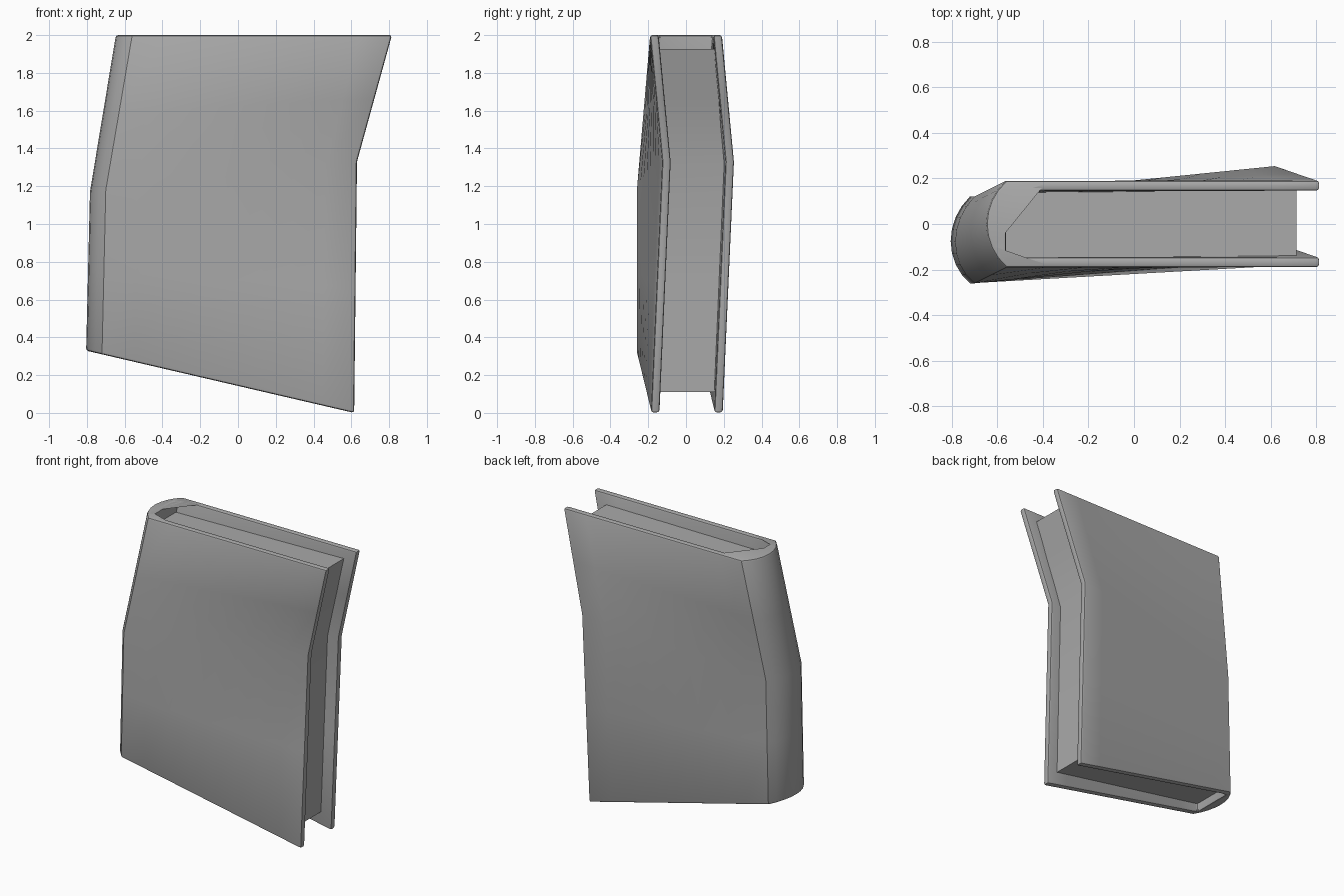
import bpy, bmesh, math

cube = bpy.data.objects.get("Cube")
if cube:
    bpy.data.objects.remove(cube)

grey = bpy.data.materials.new("plain grey")
grey.use_nodes = True
colour = (0.4, 0.4, 0.4, 1)
grey.diffuse_color = colour
grey.node_tree.nodes["Principled BSDF"].inputs["Base Color"].default_value = colour

# Centre line of the book at bottom, middle and top: (x, y, z) at hinge and fore edge
LEVELS = [((-0.72, -0.07, 0.31), (0.615, 0.005, 0.0)),
          ((-0.70, -0.07, 1.18), (0.63, 0.065, 1.33)),
          ((-0.56, 0.0, 2.0), (0.815, 0.0, 2.0))]
HALF, INNER, BULGE, STEPS = 0.19, 0.145, 0.085, 8


def mix(a, b, t):
    return [p + (q - p) * t for p, q in zip(a, b)]


def warp(u, y, t):
    """Place a point: u from hinge to fore edge, y across, t from bottom to top."""
    i = min(int(t), 1)
    hinge = mix(LEVELS[i][0], LEVELS[i + 1][0], t - i)
    fore = mix(LEVELS[i][1], LEVELS[i + 1][1], t - i)
    p = mix(hinge, fore, u)
    return (p[0], p[1] + y, p[2])


def loft(name, profile, levels):
    bm = bmesh.new()
    rings = [[bm.verts.new(warp(u, y, t)) for u, y in profile] for t in levels]
    n = len(profile)
    for low, high in zip(rings, rings[1:]):
        for i in range(n):
            j = (i + 1) % n
            bm.faces.new((low[i], low[j], high[j], high[i]))
    bm.faces.new(rings[0])
    bm.faces.new(rings[-1])
    bmesh.ops.recalc_face_normals(bm, faces=bm.faces)
    mesh = bpy.data.meshes.new(name)
    bm.to_mesh(mesh)
    bm.free()
    mesh.materials.append(grey)
    obj = bpy.data.objects.new(name, mesh)
    bpy.context.collection.objects.link(obj)
    bpy.ops.object.select_all(action="DESELECT")
    obj.select_set(True)
    bpy.context.view_layer.objects.active = obj
    return obj


def run(start, end, y):
    return [(start + (end - start) * i / STEPS, y) for i in range(STEPS + 1)]


# Covers and rounded spine as one C-shaped section
radius = (HALF ** 2 + BULGE ** 2) / (2 * BULGE)
sweep = math.asin(HALF / radius)
spine = []
for i in range(1, STEPS):
    a = sweep * (1 - 2 * i / STEPS)
    depth = radius * math.cos(a) - (radius - BULGE)
    spine.append((-depth / 1.35, radius * math.sin(a)))
section = (run(1, 0, HALF) + spine + run(0, 1, -HALF)
           + run(1, 0, -INNER) + run(0, 1, INNER))
cover = loft("cover", section, [0, 0.5, 1, 1.5, 2])
bevel = cover.modifiers.new("rounded edges", "BEVEL")
bevel.width = 0.013
bevel.segments = 2
bevel.limit_method = "ANGLE"
bevel.angle_limit = math.radians(55)
bpy.ops.object.modifier_apply(modifier=bevel.name)
bpy.ops.object.shade_smooth_by_angle(angle=math.radians(30))

# Recessed page block
block = run(-0.01, 0.94, -INNER) + run(0.94, -0.01, INNER)
pages = loft("pages", block, [0.07, 0.5, 1, 1.5, 1.89])
bpy.ops.object.shade_smooth_by_angle(angle=math.radians(30))
